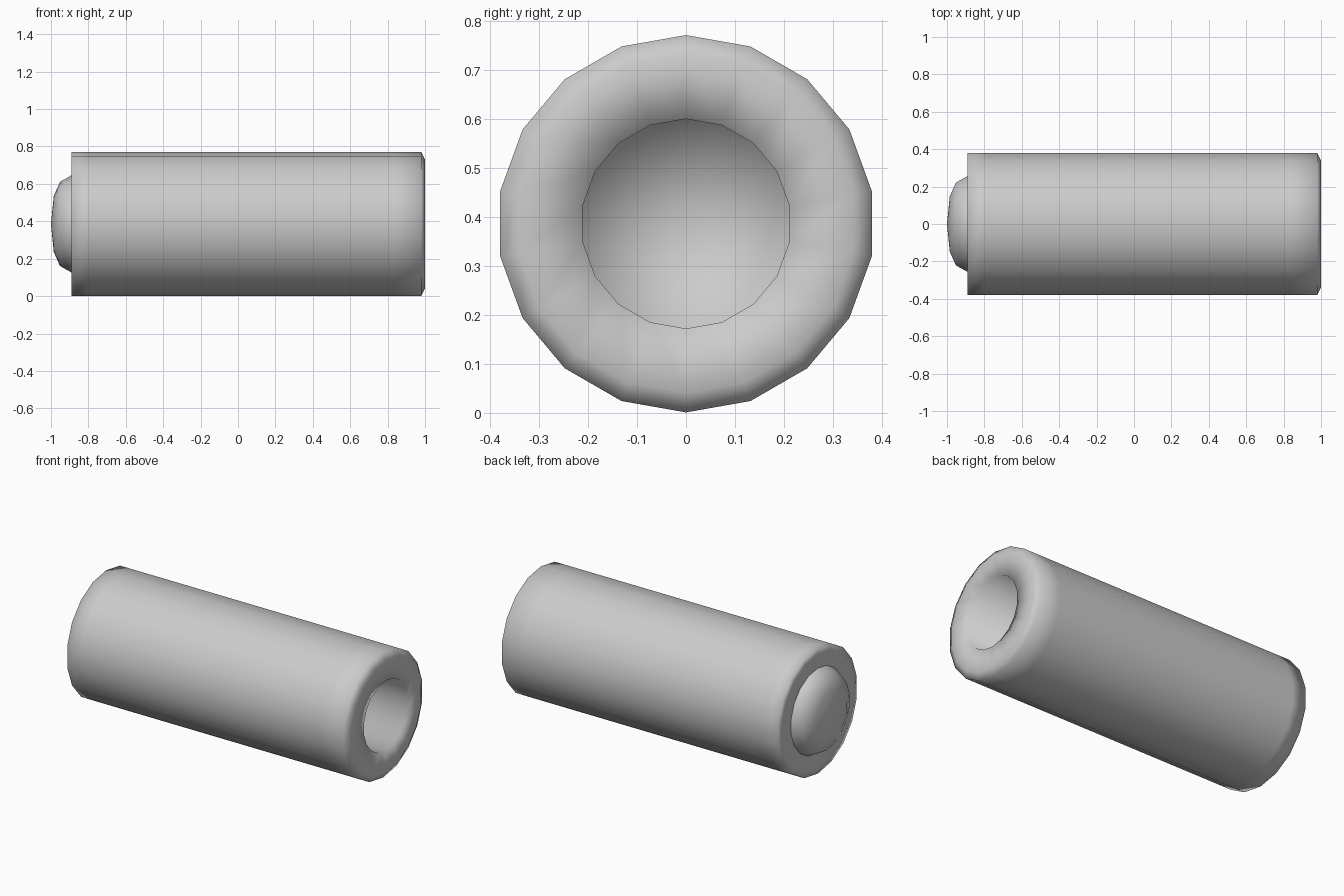
import bpy, bmesh, math

if "Cube" in bpy.data.objects:
    bpy.data.objects.remove(bpy.data.objects["Cube"])

SIDES = 18
CENTRE_Z = 0.386


def lathe(name, profile):
    """Revolve (x, radius) points around the long axis; radius 0 makes a pole."""
    bm = bmesh.new()
    rings = []
    for x, r in profile:
        if r == 0:
            rings.append([bm.verts.new((x, 0, CENTRE_Z))] * SIDES)
        else:
            rings.append([bm.verts.new((x, r * math.sin(a), CENTRE_Z + r * math.cos(a)))
                          for a in (2 * math.pi * i / SIDES for i in range(SIDES))])
    for a, b in zip(rings, rings[1:]):
        for i in range(SIDES):
            j = (i + 1) % SIDES
            bm.faces.new(list(dict.fromkeys((a[i], a[j], b[j], b[i]))))
    bmesh.ops.recalc_face_normals(bm, faces=bm.faces)
    for f in bm.faces:
        f.smooth = True
    mesh = bpy.data.meshes.new(name)
    bm.to_mesh(mesh)
    bm.free()
    obj = bpy.data.objects.new(name, mesh)
    bpy.context.collection.objects.link(obj)
    return obj


# Main cylinder with a chamfered open end and a blind bore
lathe("body", [
    (-0.89, 0), (-0.89, 0.34), (-0.89, 0.385), (-0.80, 0.385), (0.84, 0.385),
    (0.98, 0.385), (1.0, 0.345), (1.0, 0.214), (0.1, 0.214), (0.1, 0),
])

# Rounded button on the closed end
lathe("end_button", [
    (-1.0, 0), (-0.985, 0.15), (-0.952, 0.225), (-0.89, 0.26), (-0.87, 0.26), (-0.87, 0),
])
